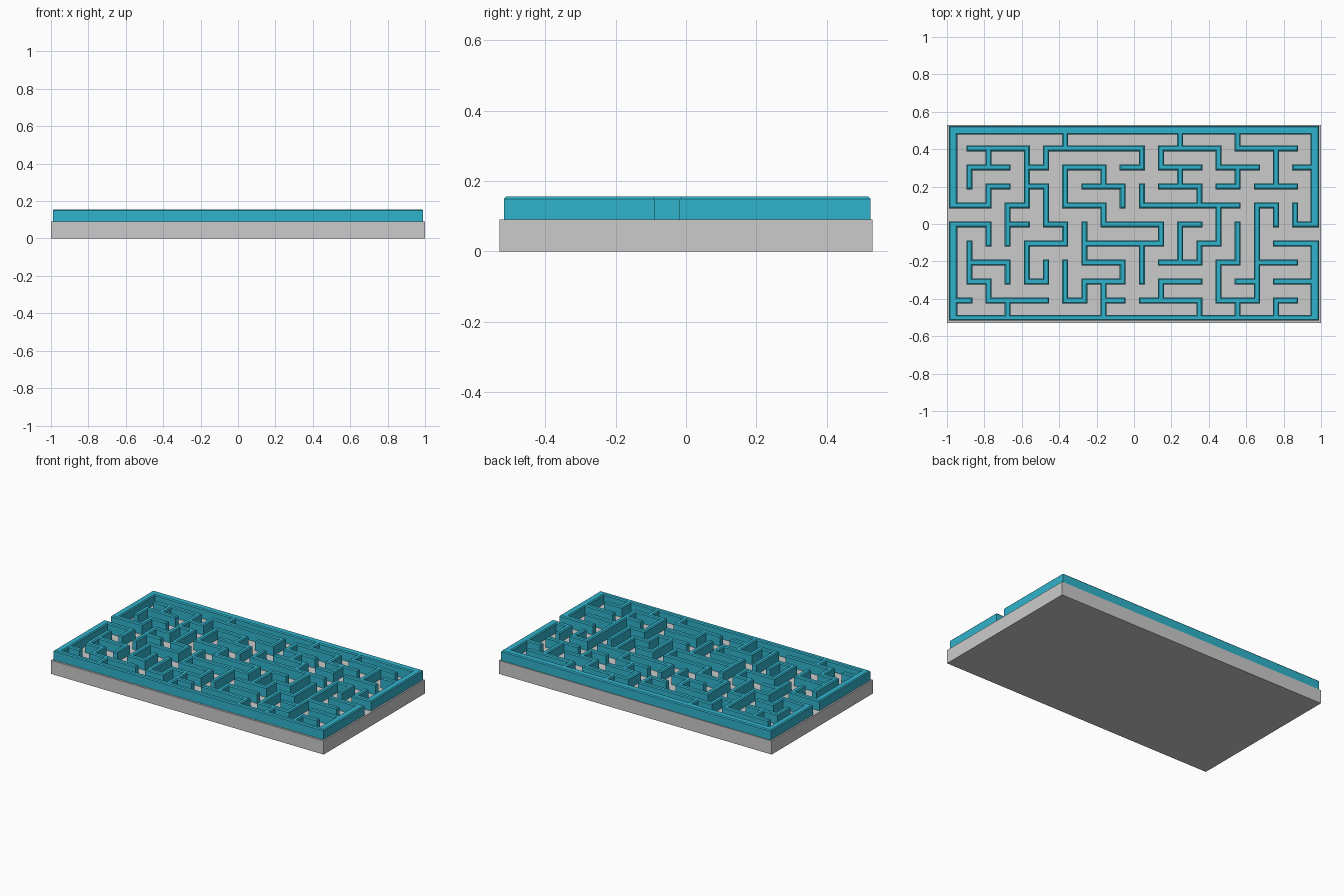
import bpy, bmesh

if "Cube" in bpy.data.objects:
    bpy.data.objects.remove(bpy.data.objects["Cube"])

BASE_TOP, WALL_TOP, CHAMFER = 0.09, 0.155, 0.006
COLS, ROWS, THICK = 19, 10, 0.032
cells = set()


def wall(*path):
    """Mark a wall along (column, row) grid points; row 0 is at the back."""
    for (c0, r0), (c1, r1) in zip(path, path[1:]):
        for c in range(2 * min(c0, c1), 2 * max(c0, c1) + 1):
            for r in range(2 * min(r0, r1), 2 * max(r0, r1) + 1):
                cells.add((c, r))


def edges(start, step, count, half):
    """Both sides of every wall line."""
    return [start + step * i + s * half for i in range(count + 1) for s in (-1, 1)]


# Outer frame with the two openings
wall((0, 4), (0, 0), (COLS, 0), (COLS, 5))
wall((0, 5), (0, ROWS), (COLS, ROWS), (COLS, 6))

# Walls at the left end
wall((0, 4), (2, 4), (2, 3), (3, 3))
wall((0, 5), (2, 5), (2, 6))
wall((0, 9), (1, 9))
wall((1, 6), (1, 8), (2, 8), (2, 9), (5, 9))
wall((1, 7), (3, 7), (3, 8))
wall((3, 9), (3, 10))

# Walls at the back left
wall((6, 0), (6, 1))
wall((4, 2), (5, 2), (5, 1), (10, 1), (10, 2), (9, 2))
wall((1, 1), (4, 1), (4, 4), (3, 4), (3, 6))
wall((2, 1), (2, 2))
wall((1, 3), (1, 2), (3, 2))
wall((3, 5), (4, 5))
wall((4, 3), (5, 3), (5, 5), (6, 5), (6, 6), (4, 6), (4, 8), (5, 8), (5, 7))

# Walls in the middle
wall((8, 3), (8, 2), (6, 2), (6, 4), (8, 4), (8, 5), (11, 5), (11, 6), (7, 6))
wall((7, 3), (9, 3), (9, 4))
wall((7, 5), (7, 7), (9, 7), (9, 8), (7, 8))
wall((10, 6), (10, 8))
wall((8, 8), (8, 10))
wall((8, 9), (9, 9))
wall((7, 8), (7, 9), (6, 9), (6, 7))

# Walls at the back right
wall((12, 0), (12, 1))
wall((14, 1), (11, 1), (11, 2), (13, 2))
wall((14, 1), (14, 2), (16, 2))
wall((15, 2), (15, 3), (14, 3))
wall((12, 2), (12, 3))
wall((11, 3), (13, 3), (13, 4))
wall((10, 3), (10, 4), (15, 4))
wall((15, 0), (15, 1), (18, 1))
wall((17, 1), (17, 3))
wall((16, 3), (18, 3))
wall((18, 2), (19, 2))
wall((19, 5), (18, 5), (18, 4))

# Walls at the front right
wall((14, 4), (14, 6), (13, 6), (13, 7), (11, 7))
wall((13, 5), (12, 5), (12, 7))
wall((15, 5), (15, 7), (14, 7), (14, 9), (16, 9), (16, 4), (17, 4), (17, 5))
wall((16, 7), (18, 7))
wall((15, 8), (16, 8))
wall((15, 9), (15, 10))
wall((19, 6), (17, 6))
wall((19, 8), (17, 8))
wall((18, 9), (17, 9), (17, 10))
wall((10, 9), (13, 9), (13, 10))
wall((11, 9), (11, 8), (13, 8))

# Base slab
bpy.ops.mesh.primitive_cube_add(size=1, location=(0, 0, BASE_TOP / 2))
base = bpy.context.object
base.name = "base_plate"
base.scale = (2, 1.06, BASE_TOP)

# Grid lines, with the outer frame a little thicker than the inner walls
xs = edges(-0.983, 0.1025, COLS, THICK / 2)
ys = edges(0.5065, -0.1017, ROWS, -THICK / 2)
xs[0], xs[1], xs[-2], xs[-1] = -0.99, -0.945, 0.943, 0.99
ys[0], ys[1], ys[-2], ys[-1] = 0.525, 0.478, -0.486, -0.517

# Maze walls: fill the plan, raise it, chamfer the top rim
bm = bmesh.new()
verts = {}


def vert(i, j):
    if (i, j) not in verts:
        verts[i, j] = bm.verts.new((xs[i], ys[j], BASE_TOP))
    return verts[i, j]


for c, r in sorted(cells):
    bm.faces.new([vert(c, r + 1), vert(c + 1, r + 1), vert(c + 1, r), vert(c, r)])
up = bmesh.ops.extrude_face_region(bm, geom=bm.faces[:], use_keep_orig=True)["geom"]
for v in (g for g in up if isinstance(g, bmesh.types.BMVert)):
    v.co.z = WALL_TOP - CHAMFER
top = [g for g in up if isinstance(g, bmesh.types.BMFace)]
bmesh.ops.inset_region(bm, faces=top, thickness=CHAMFER, use_even_offset=True)
for v in {v for f in top for v in f.verts}:
    v.co.z = WALL_TOP
bmesh.ops.recalc_face_normals(bm, faces=bm.faces[:])

mesh = bpy.data.meshes.new("maze_walls")
bm.to_mesh(mesh)
bm.free()
walls = bpy.data.objects.new("maze_walls", mesh)
bpy.context.collection.objects.link(walls)
teal = bpy.data.materials.new("teal")
teal.diffuse_color = (0.03, 0.45, 0.6, 1)
teal.use_nodes = True
teal.node_tree.nodes["Principled BSDF"].inputs["Base Color"].default_value = teal.diffuse_color
mesh.materials.append(teal)
